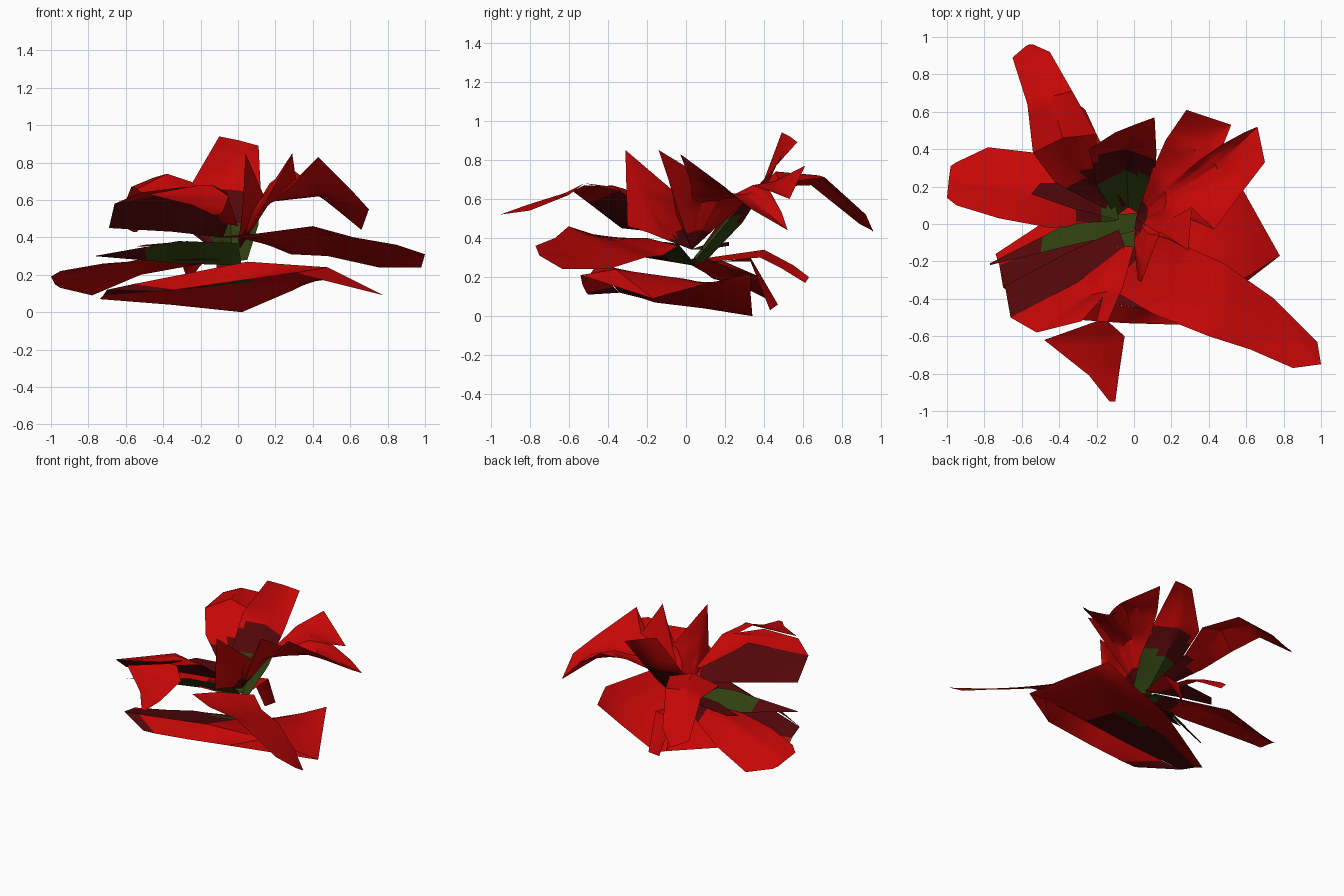
import bpy
import bmesh
from math import radians
from mathutils import Vector

default_cube = bpy.data.objects.get("Cube")
if default_cube:
    bpy.data.objects.remove(default_cube, do_unlink=True)


def make_material(name, colour):
    material = bpy.data.materials.new(name)
    material.use_nodes = True
    rgba = (*colour, 1)
    material.diffuse_color = rgba
    material.node_tree.nodes["Principled BSDF"].inputs["Base Color"].default_value = rgba
    return material


red = make_material("petal red", (.56, .002, .002))
maroon = make_material("petal maroon", (.085, .002, .003))
green = make_material("calyx green", (.028, .05, .005))

# Middle of the flower, where all the petals meet
HEART = Vector((-.03, .05, .32))


def petal(name, *veins, green_reach=0, maroon_reach=0):
    """Skin a sheet across veins, each a line of points in hundredths.
    Faces near the heart of the flower are green, then maroon, then red."""
    bm = bmesh.new()
    grid = [[bm.verts.new(Vector(point) / 100) for point in vein] for vein in veins]
    for vein, following in zip(grid, grid[1:]):
        for i in range(len(vein) - 1):
            bm.faces.new((vein[i], following[i], following[i + 1], vein[i + 1]))
    bmesh.ops.remove_doubles(bm, verts=bm.verts[:], dist=.001)
    bmesh.ops.subdivide_edges(bm, edges=bm.edges[:], cuts=4, use_grid_fill=True)

    # Keep the upper side of each sheet as its front
    bmesh.ops.recalc_face_normals(bm, faces=bm.faces[:])
    bm.normal_update()
    if sum(face.normal.z * face.calc_area() for face in bm.faces) < 0:
        bmesh.ops.reverse_faces(bm, faces=bm.faces[:])

    for face in bm.faces:
        reach = (face.calc_center_median() - HEART).length
        if reach < green_reach:
            face.material_index = 2
        elif reach < maroon_reach:
            face.material_index = 1

    mesh = bpy.data.meshes.new(name)
    bm.to_mesh(mesh)
    bm.free()
    for material in (red, maroon, green):
        mesh.materials.append(material)
    sheet = bpy.data.objects.new(name, mesh)
    bpy.context.collection.objects.link(sheet)
    bpy.ops.object.select_all(action='DESELECT')
    sheet.select_set(True)
    bpy.context.view_layer.objects.active = sheet
    bpy.ops.object.shade_smooth_by_angle(angle=radians(35))


# Upper ring: upright back petal
petal("upright_back_petal",
      [(-10, 4, 30), (-20, 21, 50), (-24, 40, 70), (-10, 49, 94)],
      [(-3, 9, 27), (-4, 29, 48), (-5, 43, 70), (0, 53, 92)],
      [(5, 4, 28), (11, 20, 47), (12, 38, 68), (11, 57, 89)],
      green_reach=.29, maroon_reach=.47)

# Upper ring: long drooping petal at the back right
petal("drooping_back_petal",
      [(-15, 8, 35), (-42, 22, 55), (-54, 38, 66), (-57, 64, 67), (-65, 89, 47), (-58, 95, 44)],
      [(-9, 8, 30), (-32, 28, 55), (-38, 46, 74), (-45, 68, 72), (-55, 90, 50), (-56, 96, 43)],
      [(-4, 10, 32), (-20, 30, 55), (-20, 48, 68), (-33, 71, 71), (-45, 92, 52), (-54, 96, 43)],
      maroon_reach=.38)

# Middle ring: dark leaf tucked below the drooping petal
petal("dark_side_leaf",
      [(-8, 2, 34), (-32, 8, 36), (-55, 16, 35)],
      [(-10, 12, 34), (-27, 22, 38), (-50, 22, 36)],
      green_reach=.15, maroon_reach=2)

# Upper ring: broad cupped petal with a torn edge
base = (1, 3, 34)
petal("torn_side_petal",
      [base, (9, 27, 56), (17, 45, 69), (28, 61, 77)],
      [base, (14, 22, 58), (32, 40, 68), (52, 53, 60)],
      [base, (16, 18, 59), (35, 34, 67), (48, 43, 64)],
      [base, (17, 16, 59), (40, 34, 64), (59, 49, 53)],
      [base, (17, 14, 59), (44, 31, 62), (66, 52, 44)],
      [base, (17, 11, 59), (44, 23, 63), (70, 33, 55)],
      [base, (16, 8, 58), (39, 15, 66), (60, 20, 66)],
      [base, (16, 4, 57), (31, 2, 70), (43, -3, 83)],
      [base, (15, 1, 56), (24, 5, 65), (31, 9, 71)],
      [base, (12, -4, 54), (21, -9, 70), (29, -14, 85)],
      [base, (7, -5, 52), (11, -6, 59), (14, -4, 62)],
      [base, (3, -14, 48), (4, -24, 67), (4, -31, 85)],
      [base, (0, -10, 39), (1, -20, 43), (2, -30, 46)],
      maroon_reach=.15)

# Upper ring: folded front petal, its dark wall and its red top
ridge_root = (-5, -12, 48)
ridge = [ridge_root, (-30, -31, 65), (-66, -50, 58)]
petal("front_petal_wall",
      [(-8, -3, 40), (-35, -15, 43), (-69, -33, 45)], ridge,
      maroon_reach=2)
petal("front_petal_top", ridge,
      [ridge_root, (-24, -38, 67), (-52, -58, 64)],
      [ridge_root, (-14, -36, 66), (-28, -52, 67)],
      maroon_reach=.25)
petal("front_petal_flap",
      [(-9, -12, 48), (-16, -36, 66), (-20, -52, 68), (-48, -62, 63), (-24, -81, 57), (-13, -95, 52)],
      [(0, -12, 46), (-6, -34, 64), (-14, -52, 68), (-5, -60, 62), (-8, -80, 54), (-10, -95, 52)],
      maroon_reach=.25)

# Middle ring: narrow green leaf with a dark tip
petal("green_leaf",
      [(2, 6, 25), (-30, 3, 26), (-77, -21, 30)],
      [(0, -4, 37), (-32, -11, 38), (-77, -22, 30)],
      green_reach=.47, maroon_reach=2)

# Middle ring: long pointed petal at the front left
petal("long_front_petal",
      [(16, -4, 36), (28, -12, 31), (48, -21, 30), (75, -40, 24), (98, -63, 24)],
      [(0, -20, 40), (25, -33, 38), (45, -43, 38), (80, -60, 31), (100, -75, 31)],
      [(-14, -34, 40), (10, -48, 42), (40, -60, 46), (62, -67, 40), (85, -77, 36)],
      maroon_reach=.2)

# Lower ring: rounded petal on the right side
petal("low_right_petal",
      [(-10, 0, 28), (-45, -2, 28), (-72, 3, 26), (-95, 10, 22), (-100, 14, 19)],
      [(-10, 5, 30), (-45, 15, 30), (-72, 22, 24), (-92, 24, 20), (-99, 24, 17)],
      [(-8, 12, 28), (-52, 38, 20), (-78, 41, 9), (-95, 33, 13), (-98, 31, 15)],
      green_reach=.15, maroon_reach=.25)

# Lower ring: two small curled petals at the back
petal("small_back_petal",
      [(-12, 12, 30), (-28, 40, 34), (-30, 55, 26), (-28, 63, 20)],
      [(-4, 14, 28), (-15, 38, 30), (-20, 48, 25), (-26, 61, 17)])
petal("curled_back_petal",
      [(-10, 15, 28), (-12, 33, 28), (-8, 43, 3)],
      [(0, 12, 27), (2, 33, 30), (-2, 47, 6)])

# Lower ring: wide tent-like petal beneath everything, dark towards the right
seam = [(-72, -22, 9), (-32, -6, 12), (8, -4, 16)]
petal("low_petal_back", [(-74, -16, 7), (-36, 9, 4), (2, 34, 0)], seam)
petal("low_petal_dark_middle", seam,
      [(-70, -34, 12), (-32, -40, 19), (5, -45, 27)],
      green_reach=.25, maroon_reach=2)
petal("low_petal_left_side",
      [(2, 34, 0), (8, -4, 16), (5, -45, 27)],
      [(30, 33, 12), (38, 0, 19), (48, -36, 24)],
      [(50, 33, 22), (64, 8, 16), (78, -17, 9)])

# Lower ring: front fold of the wide petal and its dark end
petal("low_petal_front_fold",
      [(-33, -51, 12), (-5, -53, 16), (30, -54, 21), (78, -17, 9)],
      [(-56, -37, 15), (5, -45, 27), (48, -36, 24), (78, -17, 9)])
petal("low_petal_dark_end",
      [(-43, -50, 11), (-33, -51, 12)],
      [(-70, -34, 12), (-56, -37, 15)],
      maroon_reach=2)
